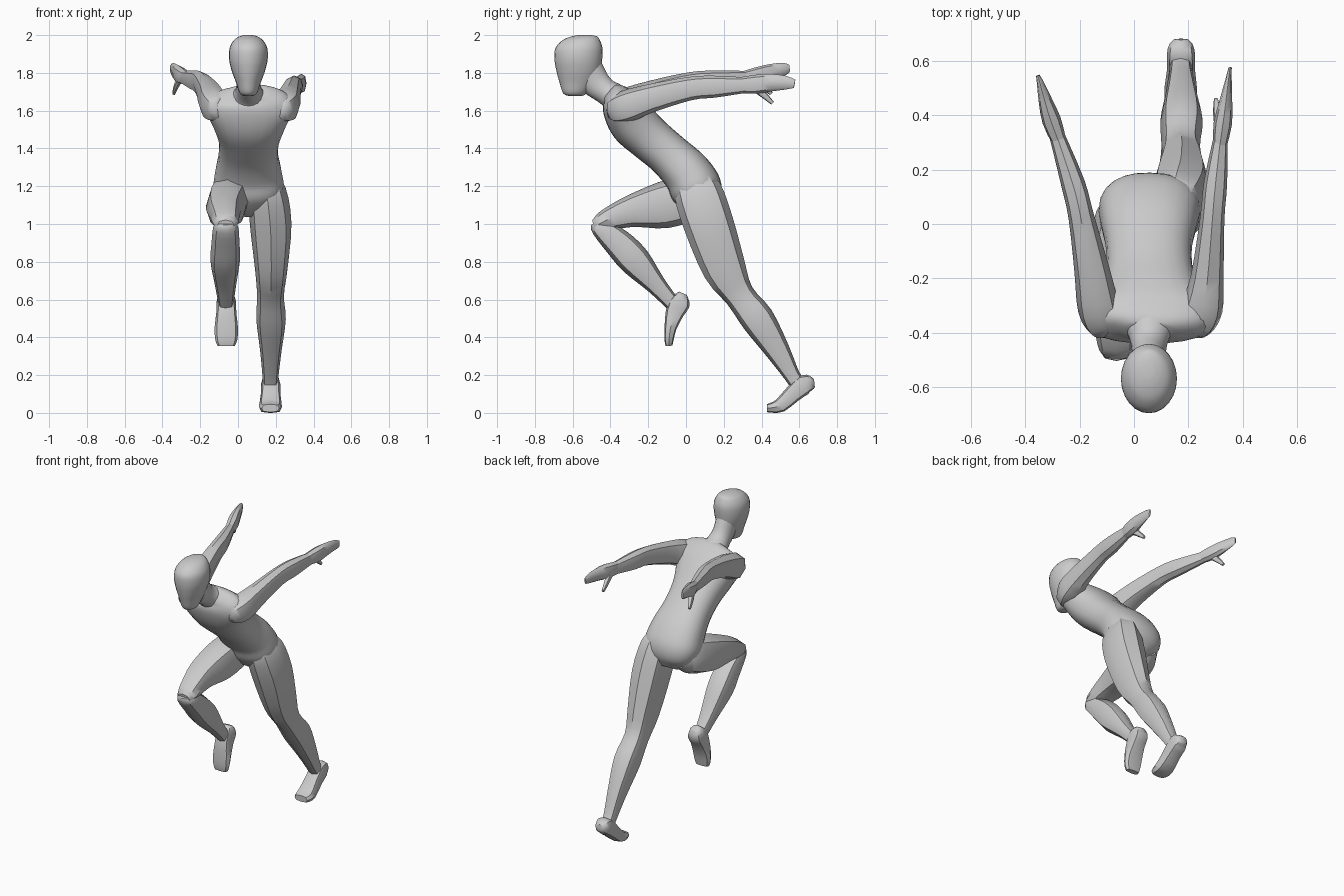
import bpy, bmesh, math
from mathutils import Vector


def spline(rows, steps):
    """Catmull-Rom interpolation of rows of numbers."""
    p = [rows[0]] + list(rows) + [rows[-1]]
    out = []
    for i in range(1, len(p) - 2):
        for s in range(steps):
            t = s / steps
            out.append([0.5 * (2 * b + (c - a) * t + (2 * a - 5 * b + 4 * c - d) * t * t
                               + (3 * b - a - 3 * c + d) * t ** 3)
                        for a, b, c, d in zip(*p[i - 1:i + 3])])
    return out + [list(rows[-1])]


def loft(name, rows, sides=8, steps=2, axis=None, power=0.86):
    """Skin oval rings (x, y, z, half width, half depth) along a path."""
    rings = spline(rows, steps)
    centres = [Vector(r[:3]) for r in rings]
    bm = bmesh.new()
    skin = []
    for i, r in enumerate(rings):
        t = axis or (centres[min(i + 1, len(rings) - 1)] - centres[max(i - 1, 0)])
        t = Vector(t).normalized()
        wide = (Vector((1, 0, 0)) - t * t.x).normalized()
        deep = t.cross(wide)
        ring = []
        for k in range(sides):
            a = 2 * math.pi * k / sides
            c, s = math.cos(a), math.sin(a)
            c = math.copysign(abs(c) ** power, c)
            s = math.copysign(abs(s) ** power, s)
            ring.append(bm.verts.new(centres[i] + wide * r[3] * c + deep * r[4] * s))
        skin.append(ring)
    for a, b in zip(skin, skin[1:]):
        for k in range(sides):
            j = (k + 1) % sides
            bm.faces.new((a[k], a[j], b[j], b[k]))
    bm.faces.new(skin[0][::-1])
    bm.faces.new(skin[-1])
    bmesh.ops.recalc_face_normals(bm, faces=bm.faces)
    me = bpy.data.meshes.new(name)
    bm.to_mesh(me)
    bm.free()
    ob = bpy.data.objects.new(name, me)
    bpy.context.collection.objects.link(ob)
    return ob


# Leaning torso, pelvis to collar
loft("torso", [
    (.06, .11, 1.06, .06, .05), (.06, .09, 1.10, .14, .1), (.057, .057, 1.18, .185, .137),
    (.055, .005, 1.27, .177, .13), (.055, -.09, 1.365, .158, .118), (.058, -.19, 1.45, .162, .12),
    (.06, -.28, 1.535, .195, .126), (.06, -.34, 1.62, .238, .108), (.06, -.375, 1.675, .2, .078),
    (.058, -.40, 1.70, .09, .05)], sides=24, steps=4, power=.85)

# Neck and head
loft("neck", [(.058, -.34, 1.63, .15, .09), (.057, -.385, 1.675, .095, .075),
              (.056, -.43, 1.705, .07, .068), (.055, -.485, 1.755, .062, .08),
              (.055, -.53, 1.83, .068, .085)], sides=20, steps=3, power=1)
loft("head", [
    (.055, -.585, 1.678, .022, .035), (.055, -.588, 1.692, .045, .062), (.055, -.575, 1.75, .066, .095),
    (.055, -.57, 1.81, .088, .116), (.055, -.57, 1.87, .102, .126), (.055, -.567, 1.93, .1, .125),
    (.055, -.555, 1.972, .078, .1), (.055, -.54, 1.992, .05, .07), (.055, -.535, 2.0, .022, .035)],
    sides=24, steps=4, axis=(0, 0, 1), power=1)

# Swept-back arms with flat hands and thumbs
loft("left_arm", [
    (.205, -.395, 1.60, .03, .04), (.222, -.375, 1.603, .065, .068), (.25, -.31, 1.625, .077, .085),
    (.27, -.19, 1.665, .06, .075), (.288, .02, 1.717, .045, .062), (.30, .15, 1.727, .043, .058),
    (.318, .31, 1.735, .027, .042)], steps=3)
loft("left_hand", [
    (.316, .29, 1.735, .026, .042), (.327, .37, 1.74, .034, .05), (.338, .45, 1.748, .024, .046),
    (.348, .53, 1.748, .012, .036), (.354, .575, 1.742, .006, .022)])
loft("left_thumb", [(.315, .35, 1.735, .018, .024), (.306, .41, 1.685, .015, .018),
                    (.302, .458, 1.64, .008, .01)])
loft("right_arm", [
    (-.085, -.395, 1.60, .03, .04), (-.102, -.375, 1.605, .065, .068), (-.13, -.31, 1.635, .077, .085),
    (-.155, -.17, 1.69, .065, .072), (-.195, .03, 1.745, .047, .06), (-.225, .15, 1.758, .044, .054),
    (-.285, .33, 1.775, .028, .036)], steps=3)
loft("right_hand", [
    (-.278, .31, 1.774, .028, .036), (-.303, .38, 1.787, .035, .044), (-.325, .45, 1.805, .026, .042),
    (-.345, .52, 1.82, .013, .034), (-.354, .547, 1.823, .007, .02)])
loft("right_thumb", [(-.298, .36, 1.785, .018, .024), (-.325, .41, 1.735, .015, .018),
                     (-.34, .45, 1.69, .008, .01)])

# Straight pushing leg
loft("left_leg", [
    (.14, .03, 1.27, .05, .07), (.155, .06, 1.18, .098, .125), (.173, .12, 1.0, .11, .132),
    (.176, .205, .76, .086, .114), (.172, .285, .62, .071, .08), (.175, .38, .495, .078, .088),
    (.174, .485, .33, .057, .065), (.172, .56, .2, .043, .043), (.172, .60, .14, .04, .042)], steps=3)
loft("left_foot", [
    (.173, .68, .157, .025, .022), (.173, .662, .155, .043, .038), (.173, .625, .15, .052, .054),
    (.173, .565, .1, .052, .046), (.172, .50, .04, .06, .038), (.172, .45, .027, .058, .026),
    (.172, .428, .025, .046, .021)], power=.65)

# Raised bent leg
loft("right_thigh", [
    (-.02, .11, 1.15, .06, .08), (-.04, .03, 1.14, .1, .118), (-.062, -.12, 1.1, .106, .124),
    (-.075, -.28, 1.07, .092, .088), (-.068, -.40, 1.03, .075, .062), (-.065, -.46, 1.0, .064, .048),
    (-.065, -.49, .992, .045, .03)], steps=3)
loft("right_shin", [
    (-.065, -.475, 1.01, .045, .032), (-.065, -.455, .985, .066, .053), (-.066, -.36, .90, .074, .077),
    (-.068, -.27, .805, .078, .083), (-.066, -.16, .68, .057, .054), (-.064, -.085, .595, .043, .042),
    (-.064, -.05, .56, .04, .04)], steps=3)
loft("right_foot", [
    (-.062, -.016, .633, .025, .022), (-.062, -.022, .618, .043, .036), (-.062, -.034, .583, .052, .056),
    (-.062, -.06, .53, .053, .049), (-.062, -.082, .45, .062, .032), (-.062, -.09, .385, .058, .024),
    (-.062, -.09, .355, .045, .018)], power=.65)

# Smooth shading with crisp limb edges
bpy.ops.object.select_all(action='SELECT')
bpy.context.view_layer.objects.active = bpy.data.objects["torso"]
bpy.ops.object.shade_smooth_by_angle(angle=math.radians(45))
